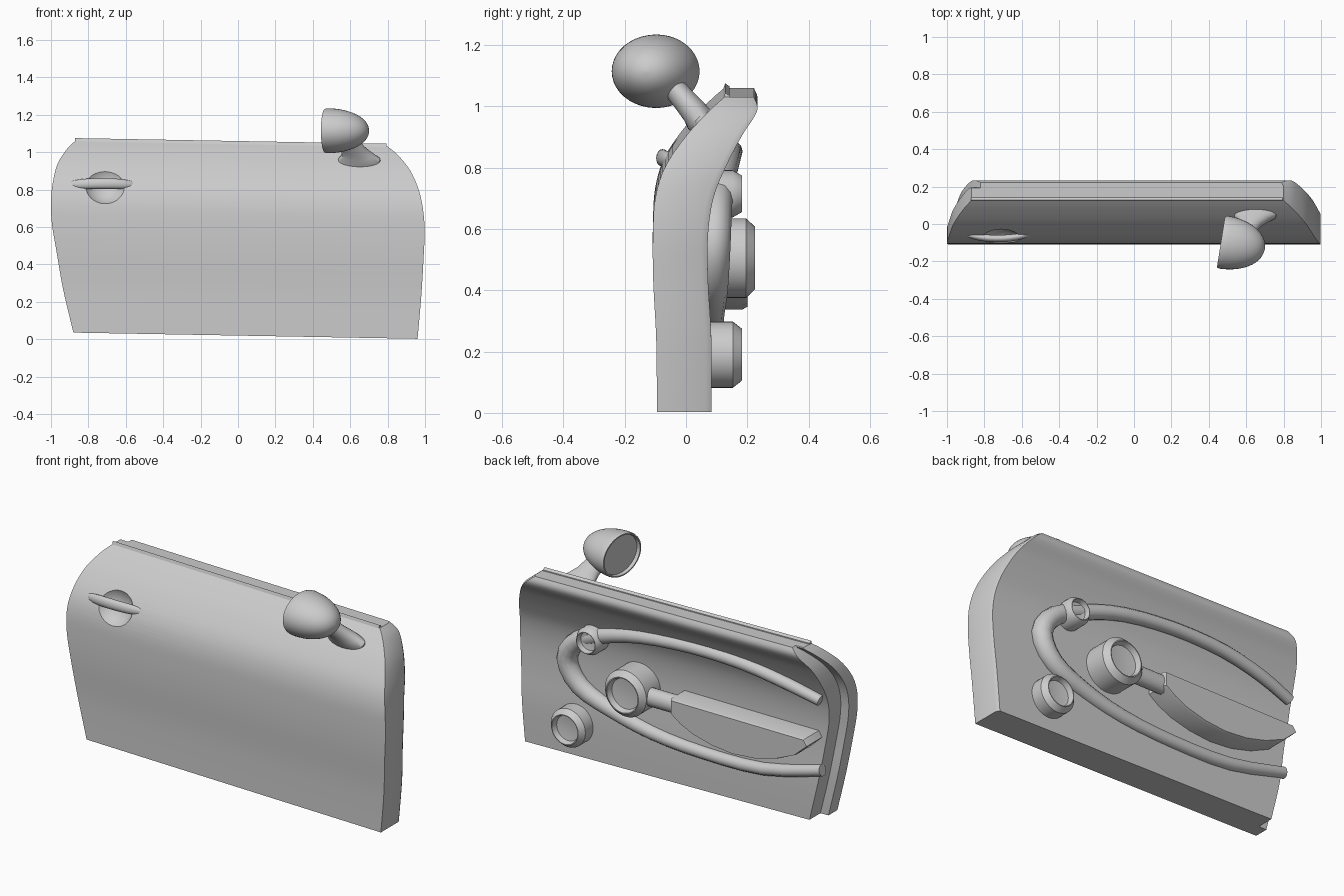
import bpy, bmesh, math
from mathutils import Vector, Matrix

if "Cube" in bpy.data.objects:
    bpy.data.objects.remove(bpy.data.objects["Cube"])


def finish(name, bm, angle=35):
    bmesh.ops.recalc_face_normals(bm, faces=bm.faces)
    me = bpy.data.meshes.new(name)
    bm.to_mesh(me)
    bm.free()
    ob = bpy.data.objects.new(name, me)
    bpy.context.collection.objects.link(ob)
    smooth(ob, angle)
    return ob


def smooth(ob, angle=35):
    bpy.ops.object.select_all(action='DESELECT')
    ob.select_set(True)
    bpy.context.view_layer.objects.active = ob
    bpy.ops.object.shade_smooth_by_angle(angle=math.radians(angle))


def spline(keys, steps):
    """Catmull-Rom through tuples of any size."""
    out = []
    for i in range(len(keys) - 1):
        p0, p1 = keys[max(i - 1, 0)], keys[i]
        p2, p3 = keys[i + 1], keys[min(i + 2, len(keys) - 1)]
        for s in range(steps):
            t = s / steps
            out.append(tuple(
                0.5 * (2 * b + (c - a) * t + (2 * a - 5 * b + 4 * c - d) * t * t
                       + (3 * b - a - 3 * c + d) * t ** 3)
                for a, b, c, d in zip(p0, p1, p2, p3)))
    return out + [tuple(keys[-1])]


def loft(name, rings, angle=35):
    """Closed solid through rings of equal point count, capped at both ends."""
    bm = bmesh.new()
    rows = [[bm.verts.new(p) for p in ring] for ring in rings]
    n = len(rows[0])
    for a, b in zip(rows, rows[1:]):
        for i in range(n):
            j = (i + 1) % n
            bm.faces.new((a[i], a[j], b[j], b[i]))
    bm.faces.new(rows[0])
    bm.faces.new(rows[-1])
    return finish(name, bm, angle)


def oval(centre, u, v, n=40):
    c, u, v = Vector(centre), Vector(u), Vector(v)
    return [c + u * math.cos(k * math.tau / n) + v * math.sin(k * math.tau / n)
            for k in range(n)]


def tube(name, keys, bevel, steps=5):
    """Round tube; keys are (x, y, z, radius factor)."""
    pts = spline(keys, steps)
    cu = bpy.data.curves.new(name, 'CURVE')
    cu.dimensions = '3D'
    cu.bevel_depth = bevel
    cu.bevel_resolution = 4
    cu.use_fill_caps = True
    sp = cu.splines.new('POLY')
    sp.points.add(len(pts) - 1)
    for p, (x, y, z, r) in zip(sp.points, pts):
        p.co = (x, y, z, 1)
        p.radius = r
    ob = bpy.data.objects.new(name, cu)
    bpy.context.collection.objects.link(ob)
    bpy.ops.object.select_all(action='DESELECT')
    ob.select_set(True)
    bpy.context.view_layer.objects.active = ob
    bpy.ops.object.convert(target='MESH')
    smooth(bpy.context.object, 45)
    return bpy.context.object


# Door shell: keys are z, outer y, inner y, rear x, front x
keys = [(.02, -.095, .083, -.88, .96), (.25, -.097, .083, -.935, .98),
        (.45, -.107, .072, -.97, .992), (.6, -.108, .072, -.995, .998),
        (.72, -.1, .09, -1.0, .988), (.82, -.068, .13, -.99, .965),
        (.92, .0, .182, -.965, .92), (1.0, .075, .232, -.915, .855),
        (1.045, .125, .222, -.87, .8)]
rings = []
for z, yo, yi, xl, xr in spline(keys, 5):
    lip = min(yo + .08, yi - .03)
    outline = [(xl, yo), (xl, lip), (xl + .05, lip), (xl + .05, yi),
               (xr - .012, yi), (xr, yi - .02), (xr, yo)]
    rings.append([(x, y, z - .018 * x) for x, y in outline])
door = loft("door_shell", rings)

# Scooped hollow behind the handle
bm = bmesh.new()
bmesh.ops.create_uvsphere(bm, u_segments=40, v_segments=24, radius=.128,
                          matrix=Matrix.Translation((-.71, -.145, .845)))
cutter = finish("handle_hollow_cutter", bm)
cutter.hide_render = True
mod = door.modifiers.new("hollow", 'BOOLEAN')
mod.operation = 'DIFFERENCE'
mod.solver = 'EXACT'
mod.object = cutter
bpy.context.view_layer.objects.active = door
bpy.ops.object.modifier_apply(modifier="hollow")
bpy.data.objects.remove(cutter)
smooth(door)

# Window trim strip along the top edge
loft("window_trim", [[(x, y, z - .018 * x) for y, z in
                      ((.118, 1.03), (.128, 1.06), (.142, 1.05), (.145, 1.03))]
                     for x in (-.872, .795)])

# Outer handle: flattened bar bowed away from the skin
rings = []
for k in range(25):
    a = -1 + k / 12
    w = max(.0, 1 - abs(a) ** 3) ** .5 + .08
    rings.append(oval((-.73 + .19 * a, -.05 - .028 * (1 - a * a), .825 + .008 * (1 - a * a)),
                      (0, .016 * w, -.01 * w), (0, .008 * w, .024 * w), 16))
loft("outer_handle", rings, 50)

# Wing mirror: half egg with a recessed glass, facing the rear
axis = Vector((.988, -.156, 0))
side = Vector((.156, .988, 0))
face = Vector((.465, -.095, 1.115))
prof = [(.02, .9), (.0, .92), (.0, .975), (.012, 1.0)]
prof += [(.012 + .225 * math.sin(t * math.pi / 32), math.cos(t * math.pi / 32) ** .95)
         for t in range(1, 16)] + [(.238, .02)]
loft("mirror_housing", [oval(face + axis * d, side * .143 * r, Vector((0, 0, .12 * r)))
                        for d, r in prof])

# Mirror stalk with flared oval foot on the sloping skin
t = Vector((0, .7, .7))
loft("mirror_stalk", [oval(c, (a, 0, 0), t * b) for c, a, b in (
    ((.65, .06, .94), .115, .05), ((.648, .04, .962), .112, .048),
    ((.64, .025, .985), .085, .044), ((.615, -.005, 1.02), .065, .04),
    ((.575, -.06, 1.085), .055, .037))])


# Round cups on the inner panel
def cup(name, x, z, r, y0, y1):
    prof = [(y0, r), (y1 - .03, r), (y1 - .008, .84 * r), (y1, .78 * r),
            (y1, .74 * r), (y1 - .03, .66 * r), (y1 - .035, .3 * r)]
    loft(name, [oval((x, y, z), (s, 0, 0), (0, 0, s)) for y, s in prof])


cup("lower_speaker", .63, .19, .108, .05, .183)
cup("armrest_hub", .24, .505, .13, .04, .226)
cup("upper_speaker", .50, .715, .077, .06, .182)

# Hairpin trim tube sweeping round the inner panel
tube("inner_trim_tube", [
    (-.92, .115, .745, .85), (-.72, .137, .80, .95), (-.46, .148, .845, 1),
    (-.14, .149, .852, 1), (.18, .14, .82, 1.05), (.42, .118, .755, 1.2),
    (.6, .1, .675, 1.45), (.68, .09, .55, 1.6), (.60, .085, .41, 1.5),
    (.40, .082, .325, 1.25), (.15, .083, .265, 1.1), (-.17, .086, .24, 1),
    (-.55, .086, .25, 1), (-.91, .08, .335, .9)], .035, 3)

# Armrest: rod plus a boat-shaped pad
loft("armrest_rod", [oval((x, .145, .5), (0, .045, 0), (0, 0, .05), 24)
                     for x in (.2, -.1)])
pad = [(-.04, .55), (-.04, .47), (-.1, .425), (-.18, .385), (-.3, .352),
       (-.43, .338), (-.57, .35), (-.7, .385), (-.82, .44), (-.9, .515), (-.88, .548)]
loft("armrest_pad", [[(x, .05, z) for x, z in pad], [(x, .185, z) for x, z in pad],
                     [(x * .985 - .007, .2, .45 + (z - .45) * .93) for x, z in pad]])
